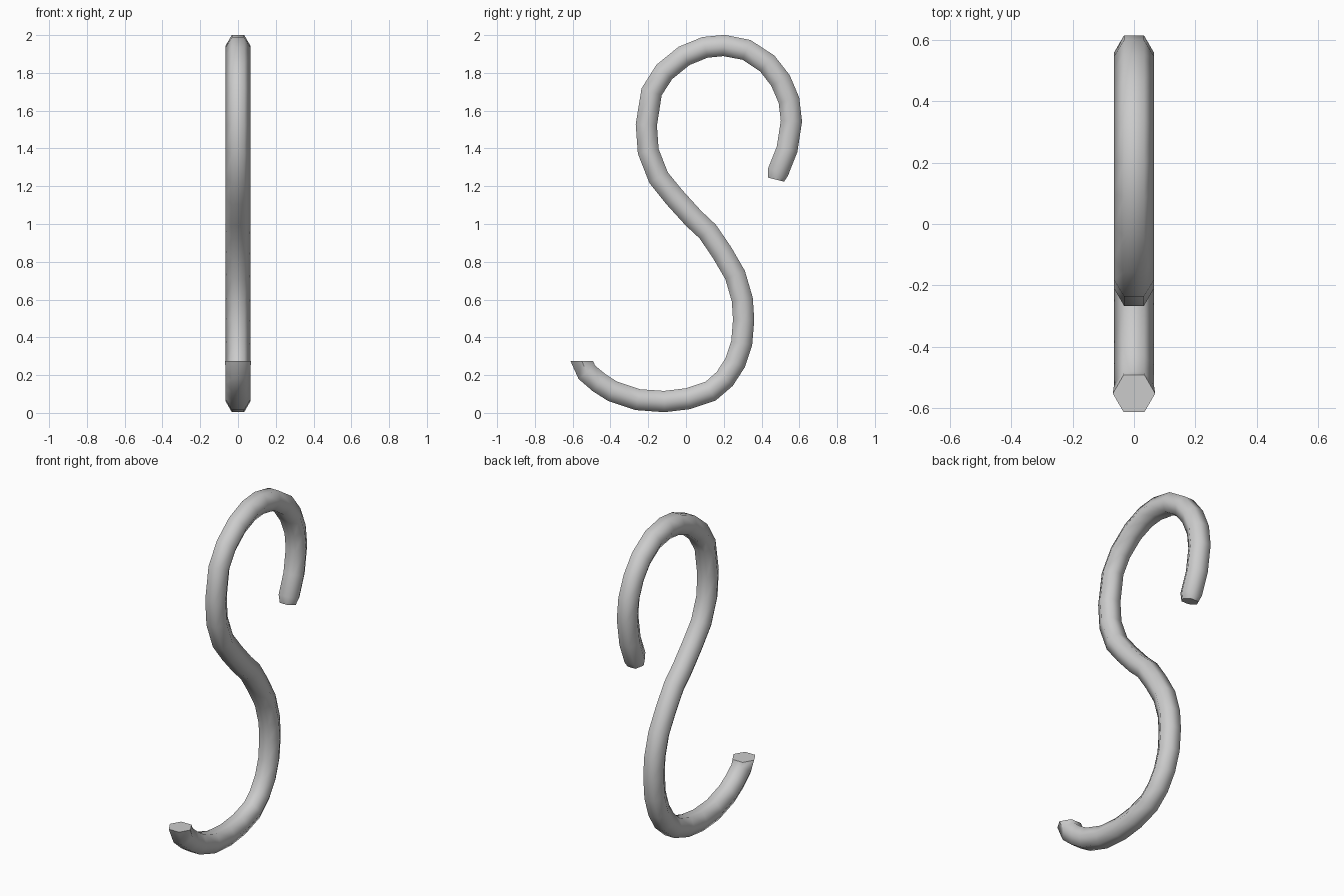
import bpy, bmesh, math
from mathutils import Vector

if "Cube" in bpy.data.objects:
    bpy.data.objects.remove(bpy.data.objects["Cube"])

# Centre line of the bent wire in the side plane: (y, z), upper tip to lower end
PATH = [(.477, 1.235), (.487, 1.275), (.535, 1.395), (.558, 1.545), (.545, 1.655),
        (.50, 1.76), (.43, 1.85), (.32, 1.922), (.20, 1.945), (.10, 1.935),
        (-.01, 1.89), (-.115, 1.805), (-.182, 1.70), (-.21, 1.525), (-.20, 1.385),
        (-.145, 1.245), (-.06, 1.14), (.04, 1.03), (.115, .96), (.19, .85),
        (.26, .73), (.298, .60), (.305, .493), (.295, .37), (.26, .265),
        (.205, .18), (.13, .115), (.01, .075), (-.115, .06), (-.255, .07),
        (-.39, .115), (-.46, .16), (-.525, .215), (-.552, .275)]
RADIUS = 0.065
SIDES = 6

bm = bmesh.new()
pts = [Vector((0, y, z)) for y, z in PATH]
last = len(pts) - 1


def tangent(i):
    if i == last:
        return Vector((0, 0, 1))      # lower end is cut level
    a, b = pts[max(i - 1, 0)], pts[i + 1]
    return (b - a).normalized()


# Hexagonal rings swept along the path, corners pointing sideways
rings = []
for i, p in enumerate(pts):
    t = tangent(i)
    side = Vector((1, 0, 0))
    normal = t.cross(side)
    r = RADIUS * (0.78 if i == 0 else 1.06 if i == last else 1.0)
    rings.append([bm.verts.new(p + side * r * math.cos(k * math.tau / SIDES)
                               + normal * r * math.sin(k * math.tau / SIDES))
                  for k in range(SIDES)])

for a, b in zip(rings, rings[1:]):
    for k in range(SIDES):
        n = (k + 1) % SIDES
        bm.faces.new((a[k], a[n], b[n], b[k]))

# End caps
bm.faces.new(rings[0][::-1])
bm.faces.new(rings[-1])
bmesh.ops.recalc_face_normals(bm, faces=bm.faces)

mesh = bpy.data.meshes.new("s_hook")
bm.to_mesh(mesh)
bm.free()
hook = bpy.data.objects.new("s_hook", mesh)
bpy.context.collection.objects.link(hook)
bpy.context.view_layer.objects.active = hook
hook.select_set(True)
bpy.ops.object.shade_smooth_by_angle(angle=math.radians(62))
